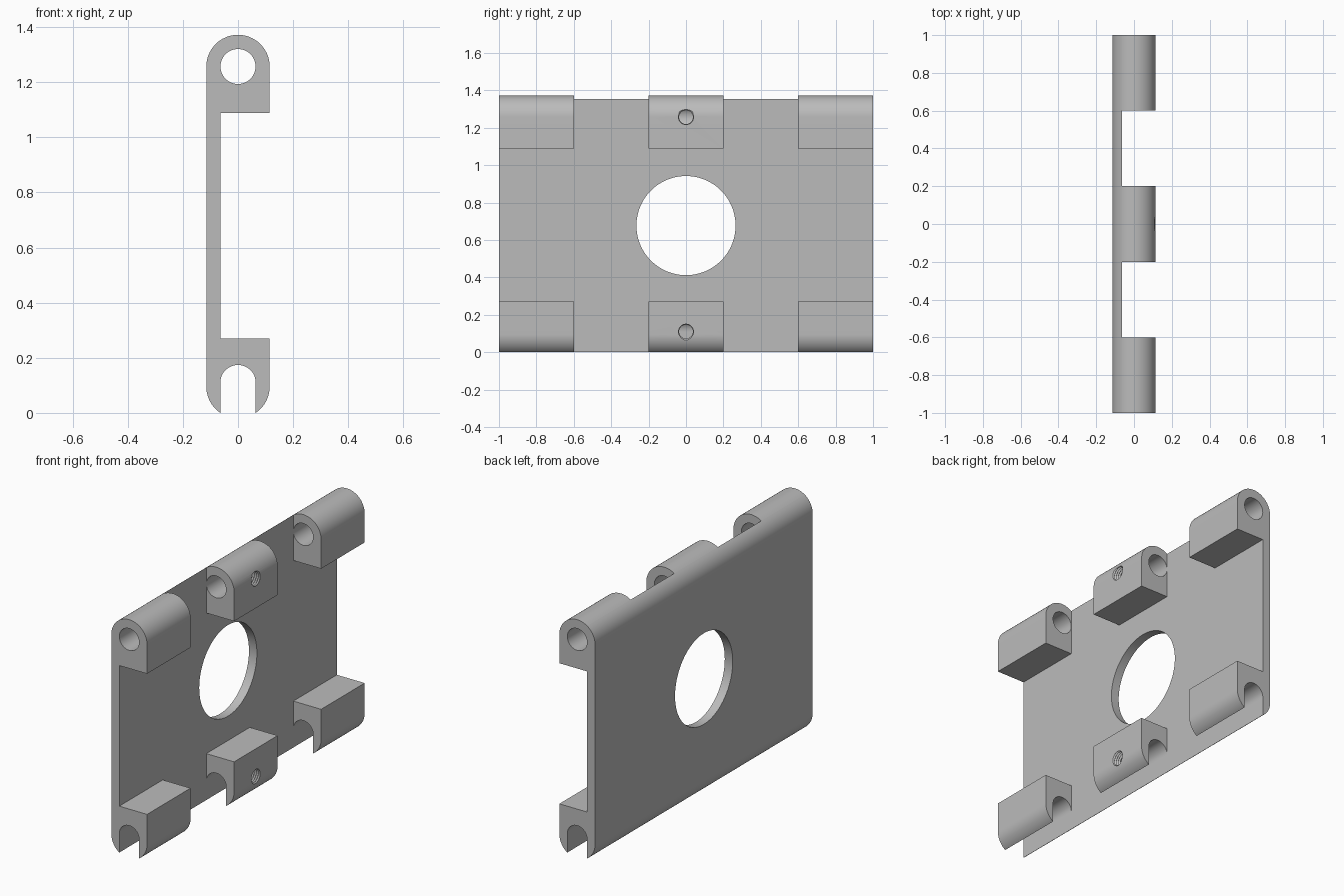
import bpy, bmesh
from math import sin, cos, pi, asin, sqrt
from mathutils import Matrix

cube = bpy.data.objects.get("Cube")
if cube:
    bpy.data.objects.remove(cube)

R = 0.115                     # outer rounding radius
BORE = 0.064                  # pin bore radius, also inner face of the panel
DROP = sqrt(R * R - BORE * BORE)
TOP_Z, LOW_Z, SLOT_Z = 1.257, DROP, 0.11
SIDE = asin(BORE / R)         # angle from vertical to the panel's inner face

metal = bpy.data.materials.new("plain grey")
metal.use_nodes = True
GREY = (0.5, 0.5, 0.5, 1)
metal.diffuse_color = GREY
metal.node_tree.nodes["Principled BSDF"].inputs["Base Color"].default_value = GREY


def arc(cz, r, a0, a1, n=24):
    """Points in the xz plane around (0, cz)."""
    return [(r * cos(a0 + (a1 - a0) * i / n), cz + r * sin(a0 + (a1 - a0) * i / n))
            for i in range(n + 1)]


def finish(name, bm):
    bmesh.ops.recalc_face_normals(bm, faces=bm.faces)
    mesh = bpy.data.meshes.new(name)
    bm.to_mesh(mesh)
    bm.free()
    mesh.materials.append(metal)
    obj = bpy.data.objects.new(name, mesh)
    bpy.context.collection.objects.link(obj)
    return obj


def extrude(name, outline, y0, y1):
    bm = bmesh.new()
    face = bm.faces.new([bm.verts.new((x, y0, z)) for x, z in outline])
    new = bmesh.ops.extrude_face_region(bm, geom=[face])["geom"]
    bmesh.ops.translate(bm, vec=(0, y1 - y0, 0),
                        verts=[v for v in new if isinstance(v, bmesh.types.BMVert)])
    return finish(name, bm)


def cylinder(name, r, length, axis, pos, n):
    bm = bmesh.new()
    turn = Matrix.Rotation(pi / 2, 4, axis)
    bmesh.ops.create_cone(bm, cap_ends=True, segments=n, radius1=r, radius2=r,
                          depth=length, matrix=Matrix.Translation(pos) @ turn)
    return finish(name, bm)


def thread(z):
    """Ridged plug along x that cuts a tapped hole."""
    bm = bmesh.new()
    n, steps = 32, 18
    rings = []
    for k in range(steps + 1):
        r = 0.045 if k % 2 == 0 else 0.037
        rings.append([bm.verts.new((0.02 + k * 0.0065, r * cos(2 * pi * i / n),
                                    z + r * sin(2 * pi * i / n))) for i in range(n)])
    for a, b in zip(rings, rings[1:]):
        for i in range(n):
            j = (i + 1) % n
            bm.faces.new((a[i], a[j], b[j], b[i]))
    bm.faces.new(rings[0])
    bm.faces.new(rings[-1])
    return finish("thread_cutter", bm)


def cut(obj, cutter):
    cutter.hide_render = True
    mod = obj.modifiers.new("cut", "BOOLEAN")
    mod.operation, mod.solver, mod.object = "DIFFERENCE", "EXACT", cutter
    bpy.context.view_layer.objects.active = obj
    bpy.ops.object.modifier_apply(modifier=mod.name)
    bpy.data.objects.remove(cutter)


# Panel with rounded outer edges and a large round window
panel = extrude("panel",
                arc(TOP_Z, R, pi / 2 + SIDE, pi, 12)
                + arc(LOW_Z, R, pi, 1.5 * pi - SIDE, 12), -1, 1)
cut(panel, cylinder("window_cutter", 0.265, 0.4, "Y", (-0.1, 0, 0.677), 96))
parts = [panel]

# Hinge knuckles with pin bores along the top, open clips along the bottom
knuckle = [(-BORE, 1.088), (R, 1.088)] + arc(TOP_Z, R, 0, pi / 2 + SIDE)
clip = ([(-BORE, 0.27), (R, 0.27)] + arc(LOW_Z, R, 0, SIDE - pi / 2, 14)
        + arc(SLOT_Z, BORE, 0, pi))
for label, y in (("front", -0.8), ("middle", 0), ("back", 0.8)):
    top = extrude(label + "_knuckle", knuckle, y - 0.2, y + 0.2)
    cut(top, cylinder("bore_cutter", BORE - 0.0005, 0.6, "X", (0, y, TOP_Z), 48))
    low = extrude(label + "_clip", clip, y - 0.2, y + 0.2)
    if y == 0:
        # Tapped set screw holes
        cut(top, thread(TOP_Z))
        cut(low, thread(SLOT_Z))
    parts += [top, low]

# Smooth the rounded surfaces, keep the edges crisp
for obj in parts:
    bpy.ops.object.select_all(action="DESELECT")
    obj.select_set(True)
    bpy.context.view_layer.objects.active = obj
    bpy.ops.object.shade_smooth_by_angle(angle=pi / 6)
